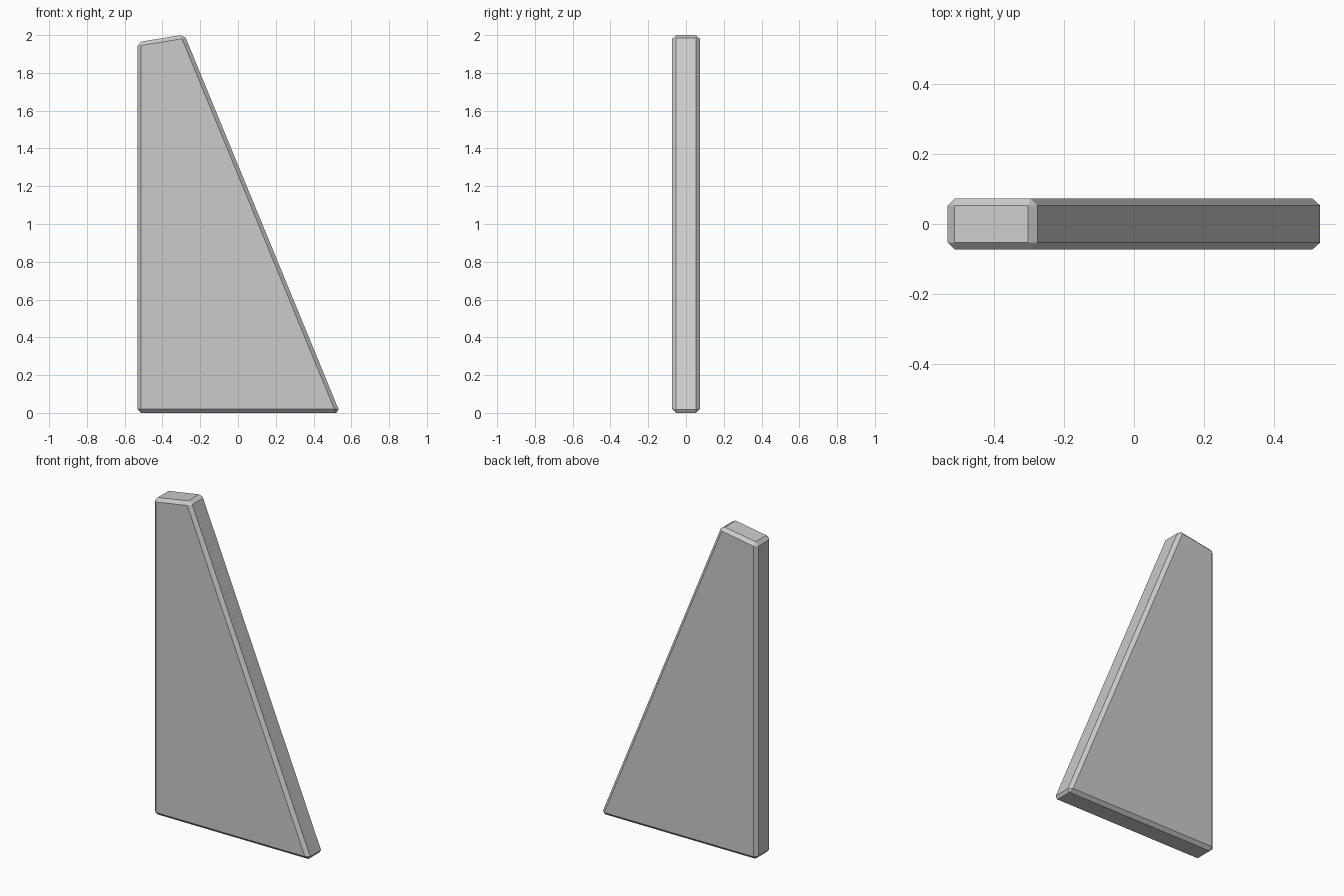
import bpy, bmesh

if "Cube" in bpy.data.objects:
    bpy.data.objects.remove(bpy.data.objects["Cube"])

# Side outline (x, z) of the tapered slab, before chamfering
outline = [(-0.533, 0.0), (0.540, 0.0), (-0.284, 2.003), (-0.533, 1.962)]
half_thickness = 0.073
chamfer = 0.02

# Extrude the outline through the thickness
bm = bmesh.new()
face = bm.faces.new([bm.verts.new((x, -half_thickness, z)) for x, z in outline])
ext = bmesh.ops.extrude_face_region(bm, geom=[face])
new_verts = [g for g in ext["geom"] if isinstance(g, bmesh.types.BMVert)]
bmesh.ops.translate(bm, verts=new_verts, vec=(0, 2 * half_thickness, 0))
bmesh.ops.recalc_face_normals(bm, faces=bm.faces)

# Flat chamfer on every edge
bmesh.ops.bevel(bm, geom=list(bm.edges), offset=chamfer, offset_type='OFFSET',
                segments=1, profile=0.5, affect='EDGES')
bmesh.ops.recalc_face_normals(bm, faces=bm.faces)

mesh = bpy.data.meshes.new("tapered_slab")
bm.to_mesh(mesh)
bm.free()
slab = bpy.data.objects.new("tapered_slab", mesh)
bpy.context.collection.objects.link(slab)
